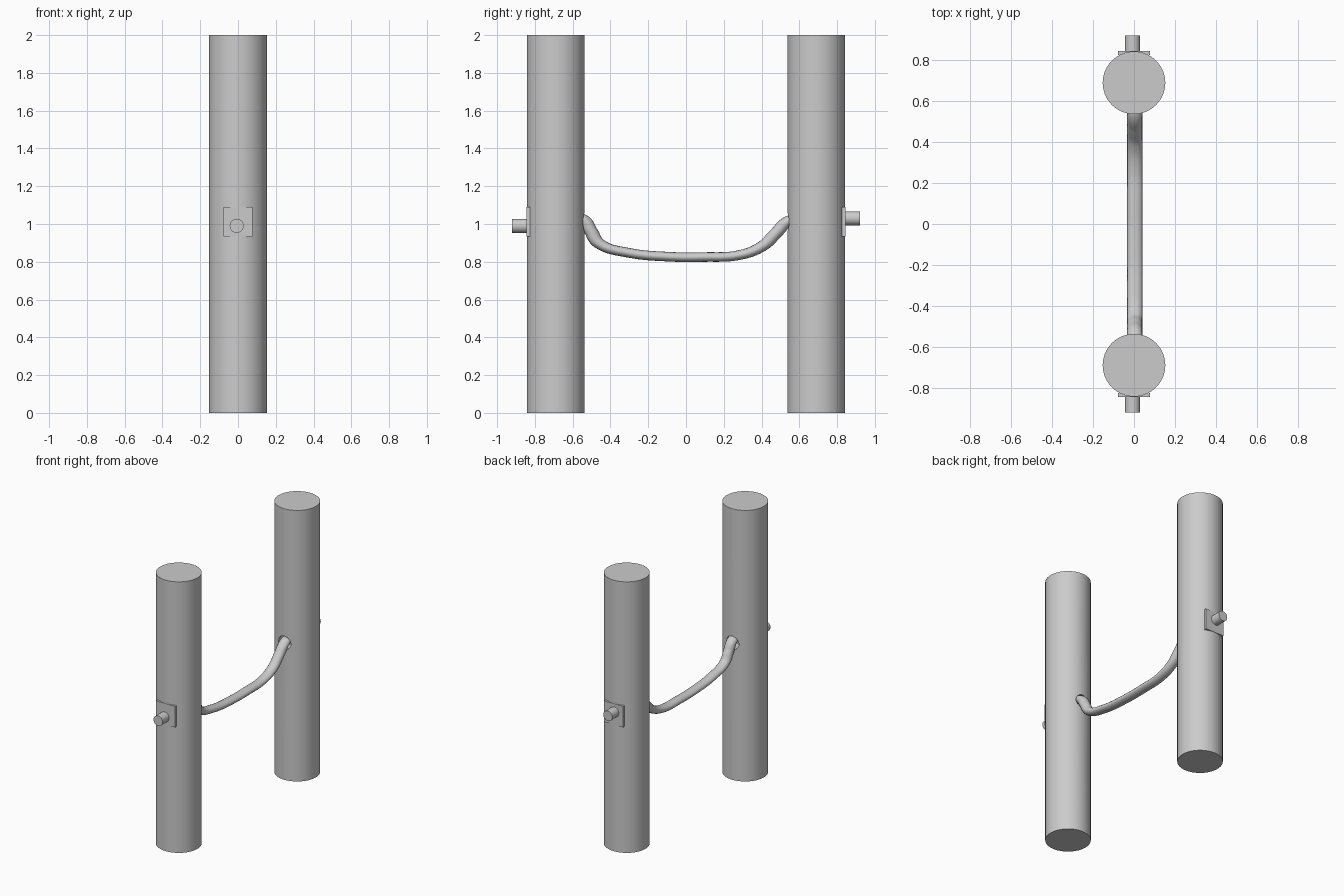
import bpy
import math
from mathutils import Vector

cube = bpy.data.objects.get("Cube")
if cube:
    bpy.data.objects.remove(cube, do_unlink=True)

grey = bpy.data.materials.new("plain grey")
grey.use_nodes = True
grey.diffuse_color = (0.6, 0.6, 0.6, 1)
grey.node_tree.nodes["Principled BSDF"].inputs["Base Color"].default_value = (0.6, 0.6, 0.6, 1)

POST_Y, POST_R = 0.69, 0.153


def finish(obj, name):
    obj.name = name
    obj.data.materials.clear()
    obj.data.materials.append(grey)
    return obj


def smooth(obj):
    bpy.ops.object.select_all(action="DESELECT")
    obj.select_set(True)
    bpy.context.view_layer.objects.active = obj
    bpy.ops.object.shade_smooth_by_angle(angle=math.radians(35))


def cylinder(name, radius, depth, location, along_y=False, sides=64):
    bpy.ops.mesh.primitive_cylinder_add(
        vertices=sides, radius=radius, depth=depth, location=location,
        rotation=(math.pi / 2 if along_y else 0, 0, 0))
    return finish(bpy.context.object, name)


def box(name, size, location):
    bpy.ops.mesh.primitive_cube_add(size=1, location=location)
    obj = finish(bpy.context.object, name)
    obj.scale = size
    return obj


for side, label, bolt_z in ((-1, "front", 0.99), (1, "back", 1.03)):
    # Post with a socket for the rope on its inner face
    post = cylinder(label + "_post", POST_R, 2, (0, side * POST_Y, 1))
    cutter = cylinder(label + "_socket_cutter", 0.05, 0.2,
                      (0, side * 0.53, 1.01), True, 32)
    cutter.hide_render = True
    cut = post.modifiers.new("socket", "BOOLEAN")
    cut.operation = "DIFFERENCE"
    cut.solver = "EXACT"
    cut.object = cutter
    bpy.context.view_layer.objects.active = post
    bpy.ops.object.modifier_apply(modifier=cut.name)
    bpy.data.objects.remove(cutter, do_unlink=True)
    smooth(post)

    # Washer plate and bolt end on the outer face
    box(label + "_plate", (0.155, 0.018, 0.155), (0, side * 0.836, 1.012))
    smooth(cylinder(label + "_bolt", 0.037, 0.092,
                    (-0.007, side * 0.876, bolt_z), True, 32))

# Sagging rope, flattened vertically
path = [(-0.58, 1.04), (-0.54, 1.02), (-0.505, 0.965), (-0.455, 0.893),
        (-0.30, 0.847), (-0.095, 0.827), (0.09, 0.825), (0.285, 0.836),
        (0.40, 0.88), (0.475, 0.95), (0.54, 1.015), (0.58, 1.03)]
flatten = 0.68
curve = bpy.data.curves.new("rope", "CURVE")
curve.dimensions = "3D"
curve.bevel_depth = 0.037
curve.bevel_resolution = 6
curve.resolution_u = 8
curve.use_fill_caps = True
spline = curve.splines.new("BEZIER")
spline.bezier_points.add(len(path) - 1)
for point, (y, z) in zip(spline.bezier_points, path):
    point.co = Vector((0.004, y, z / flatten))
    point.handle_left_type = point.handle_right_type = "AUTO"
rope = bpy.data.objects.new("rope", curve)
bpy.context.collection.objects.link(rope)
bpy.ops.object.select_all(action="DESELECT")
rope.select_set(True)
bpy.context.view_layer.objects.active = rope
bpy.ops.object.convert(target="MESH")
rope = finish(bpy.context.object, "rope")
rope.scale.z = flatten
smooth(rope)
